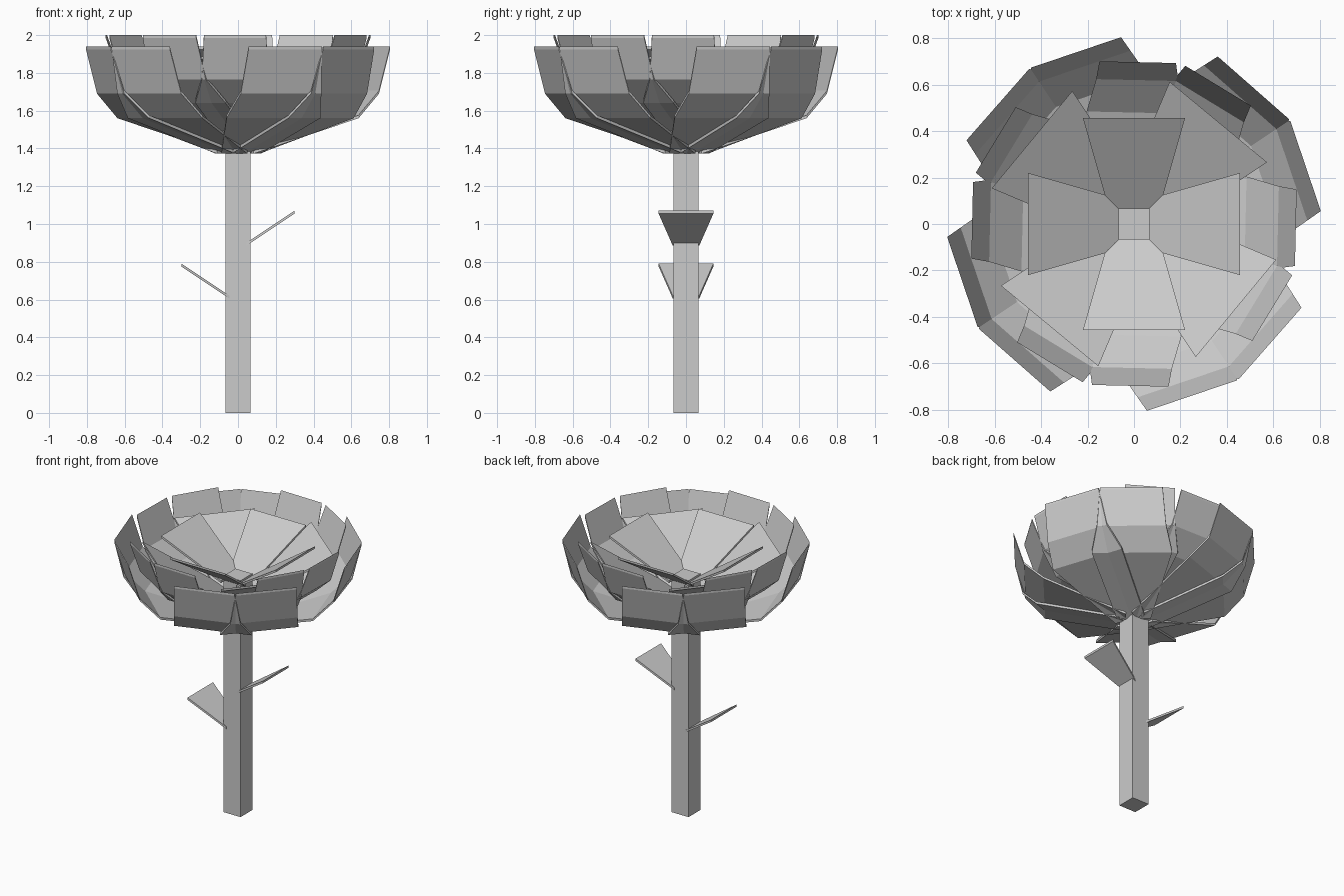
import bpy
import bmesh
from math import radians
from mathutils import Matrix

if "Cube" in bpy.data.objects:
    bpy.data.objects.remove(bpy.data.objects["Cube"])

THICK = 0.016


def plate(name, profile, angle):
    """Folded plate from (radius, z, half width) rows, turned about z."""
    bm = bmesh.new()
    layers = []
    for dz in (0, THICK):
        layers.append([[bm.verts.new((r, s * w, z + dz)) for s in (-1, 1)]
                       for r, z, w in profile])
    low, high = layers
    for (a, b), (c, d) in zip(low, low[1:]):
        bm.faces.new((a, b, d, c))
    for (a, b), (c, d) in zip(high, high[1:]):
        bm.faces.new((a, c, d, b))
    for i in range(len(profile) - 1):
        for k in (0, 1):
            bm.faces.new((low[i][k], low[i + 1][k], high[i + 1][k], high[i][k]))
    for i in (0, -1):
        bm.faces.new((low[i][0], low[i][1], high[i][1], high[i][0]))
    bmesh.ops.recalc_face_normals(bm, faces=bm.faces)
    bm.transform(Matrix.Rotation(radians(angle), 4, 'Z'))
    mesh = bpy.data.meshes.new(name)
    bm.to_mesh(mesh)
    bm.free()
    obj = bpy.data.objects.new(name, mesh)
    bpy.context.collection.objects.link(obj)
    return obj


def ring(name, profile, start):
    for i in range(4):
        plate(f"{name}_{i + 1}", profile, start + 90 * i)


# Square stem
bpy.ops.mesh.primitive_cube_add(size=1, location=(0, 0, 0.85))
stem = bpy.context.object
stem.name = "stem"
stem.scale = (0.134, 0.134, 1.7)

# Two leaves on opposite sides
plate("leaf_right", [(0.045, 0.885, 0.07), (0.30, 1.055, 0.145)], 0)
plate("leaf_left", [(0.045, 0.605, 0.07), (0.30, 0.775, 0.145)], 180)

# Flat inner petals
ring("inner_petal", [(0.06, 1.665, 0.107), (0.457, 1.925, 0.22)], 0)
ring("second_petal", [(0.06, 1.56, 0.12), (0.57, 1.87, 0.272)], 50.4)

# Folded petals, two overlapping sets per layer
upper = [(0.05, 1.47, 0.10), (0.48, 1.64, 0.215),
         (0.62, 1.765, 0.177), (0.697, 1.984, 0.165)]
ring("upper_petal_a", upper, -1.3)
ring("upper_petal_b", upper, 58.7)

outer = [(0.05, 1.372, 0.11), (0.585, 1.56, 0.262),
         (0.712, 1.69, 0.225), (0.78, 1.924, 0.205)]
ring("outer_petal_a", outer, 18.7)
ring("outer_petal_b", outer, 48.7)
